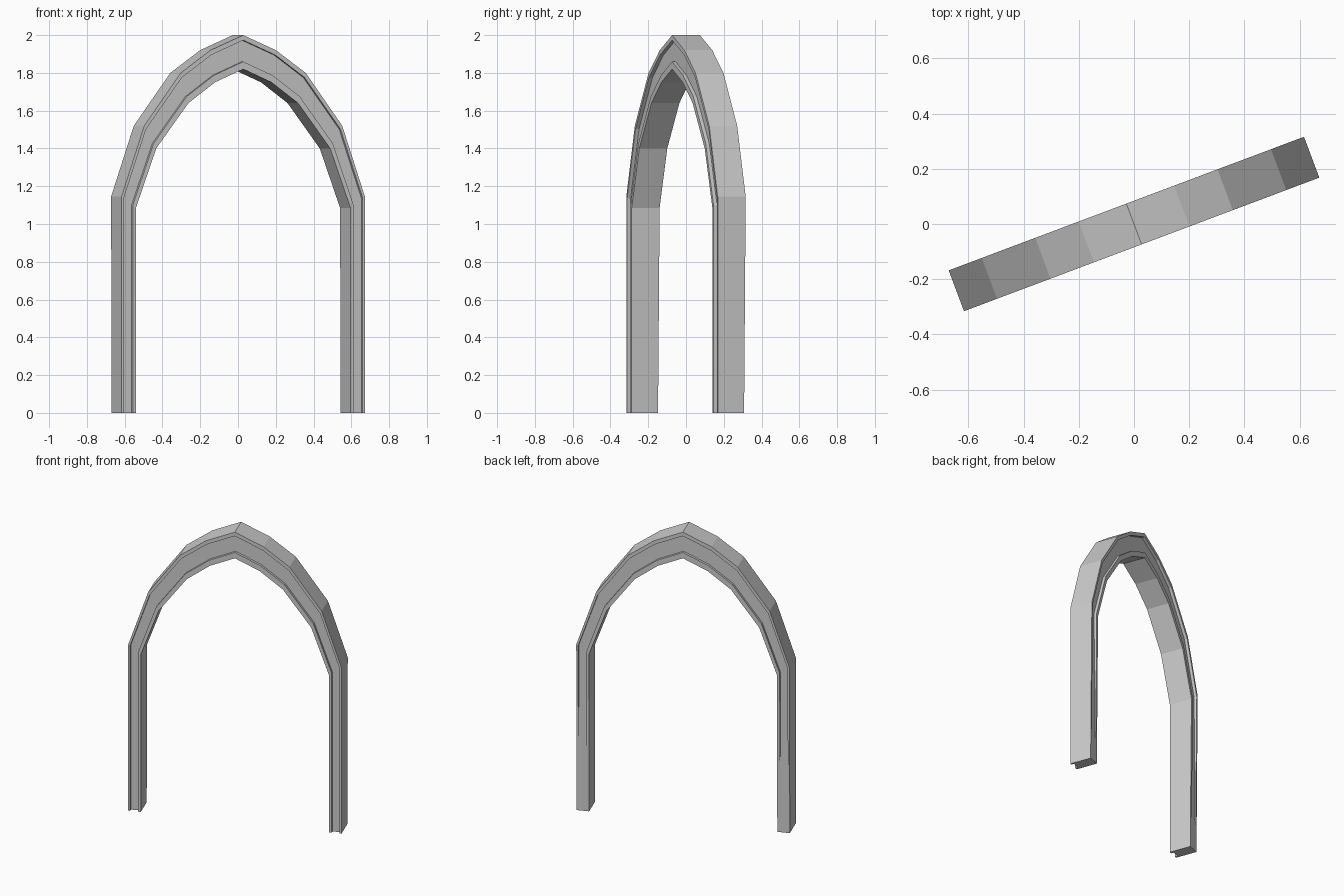
import bpy, bmesh, math

if "Cube" in bpy.data.objects:
    bpy.data.objects.remove(bpy.data.objects["Cube"])

# Half-arch stations from foot to apex: inner and outer edge (across, height)
inner = [(.607, 0), (.607, 1.085), (.492, 1.40), (.31, 1.64), (.16, 1.75), (0, 1.82)]
outer = [(.688, 0), (.688, 1.145), (.56, 1.52), (.353, 1.80), (.185, 1.92), (0, 2.0)]
half = list(zip(inner, outer))
mirrored = [((-a[0], a[1]), (-b[0], b[1])) for a, b in half[-2::-1]]
stations = half + mirrored

# Cross-section: fraction from inner to outer edge, and depth; shallow groove front and back
D, G = .079, .059
section = [(0, -D), (.22, -D), (.22, -G), (.85, -G), (.85, -D), (1, -D),
           (1, D), (.85, D), (.85, G), (.22, G), (.22, D), (0, D)]
FOOT_BACK = .070    # the back groove runs out at the feet

bm = bmesh.new()
rings = []
for (ix, iz), (ox, oz) in stations:
    ring = []
    for t, v in section:
        if oz == 0 and v > 0:
            v = FOOT_BACK
        ring.append(bm.verts.new((ix + (ox - ix) * t, v, iz + (oz - iz) * t)))
    rings.append(ring)

# Skin between neighbouring stations
n = len(section)
for a, b in zip(rings, rings[1:]):
    for i in range(n):
        j = (i + 1) % n
        bm.faces.new((a[i], a[j], b[j], b[i]))

# Feet
for ring in (rings[0], rings[-1]):
    bm.faces.new([ring[i] for i in (0, 1, 2, 3, 4, 5, 6, 7, 8, 9, 10, 11)])
bmesh.ops.recalc_face_normals(bm, faces=bm.faces)

mesh = bpy.data.meshes.new("pointed_arch")
bm.to_mesh(mesh)
bm.free()
arch = bpy.data.objects.new("pointed_arch", mesh)
arch.rotation_euler.z = math.radians(20.6)
bpy.context.collection.objects.link(arch)
